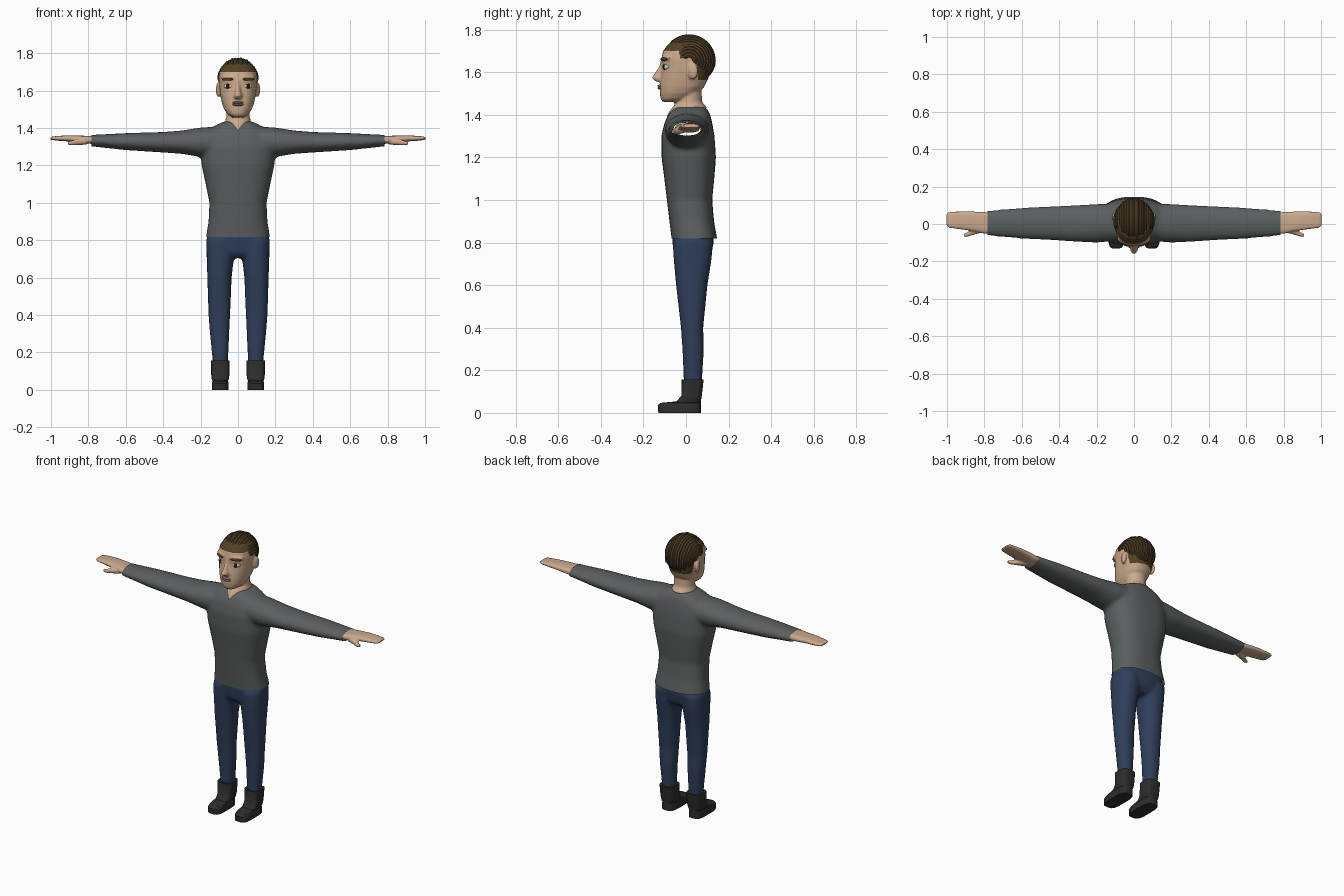
import bpy, bmesh, math, random
from mathutils import Matrix, Vector

random.seed(4)


def mat(name, r, g, b):
    m = bpy.data.materials.new(name)
    m.diffuse_color = (r, g, b, 1)
    return m


SKIN = mat("skin", 0.60, 0.40, 0.26)
HAIR = mat("brown hair", 0.085, 0.052, 0.02)
SWEATER = mat("grey sweater", 0.105, 0.115, 0.115)
DENIM = mat("blue denim", 0.028, 0.05, 0.105)
BOOT = mat("black boot", 0.026, 0.026, 0.026)
WHITE = mat("eye white", 0.65, 0.62, 0.58)
PUPIL = mat("dark iris", 0.015, 0.01, 0.008)
LIP = mat("lips", 0.36, 0.2, 0.15)


def loft(bm, rings, axis="z", n=2.3, side=1, seg=28):
    """Skin superellipse rings (position, a min, a max, b min, b max) along z or x."""
    loops = []
    for p, a0, a1, b0, b1 in rings:
        loop = []
        for i in range(seg):
            t = 2 * math.pi * i / seg
            c, s = math.cos(t), math.sin(t)
            a = (a0 + a1) / 2 + (a1 - a0) / 2 * math.copysign(abs(c) ** (2 / n), c)
            b = (b0 + b1) / 2 + (b1 - b0) / 2 * math.copysign(abs(s) ** (2 / n), s)
            co = (a * side, b, p) if axis == "z" else (p * side, a, b)
            loop.append(bm.verts.new(co))
        loops.append(loop)
    for lo, hi in zip(loops, loops[1:]):
        for i in range(seg):
            j = (i + 1) % seg
            bm.faces.new((lo[i], lo[j], hi[j], hi[i]))
    bm.faces.new(loops[0])
    bm.faces.new(loops[-1])


def centred(rings):
    """(z, half width, y front, y back) to full ring tuples."""
    return [(z, -w, w, f, b) for z, w, f, b in rings]


def blob(bm, loc, radii, rz=0.0):
    m = Matrix.Translation(loc) @ Matrix.Rotation(rz, 4, "Z") @ Matrix.Diagonal((*radii, 1))
    bmesh.ops.create_uvsphere(bm, u_segments=20, v_segments=12, radius=1, matrix=m)


def finish(name, bm, *mats, voxel=0, smooth=0, cuts=()):
    """Make an object; optionally fuse its parts, relax them and trim the open ends."""
    bmesh.ops.recalc_face_normals(bm, faces=bm.faces)
    me = bpy.data.meshes.new(name)
    bm.to_mesh(me)
    ob = bpy.data.objects.new(name, me)
    bpy.context.collection.objects.link(ob)
    if voxel:
        r = ob.modifiers.new("fuse", "REMESH")
        r.mode, r.voxel_size = "VOXEL", voxel
        s = ob.modifiers.new("relax", "SMOOTH")
        s.factor, s.iterations = 0.5, smooth
        bpy.context.view_layer.update()
        me = bpy.data.meshes.new_from_object(ob.evaluated_get(bpy.context.evaluated_depsgraph_get()))
        ob.modifiers.clear()
        ob.data = me
        bm.clear()
        bm.from_mesh(me)
        for co, no in cuts:
            geom = bm.verts[:] + bm.edges[:] + bm.faces[:]
            bmesh.ops.bisect_plane(bm, geom=geom, plane_co=co, plane_no=no, clear_outer=True)
        bm.to_mesh(me)
    bm.free()
    me.materials.clear()
    for m in mats:
        me.materials.append(m)
    me.polygons.foreach_set("use_smooth", [True] * len(me.polygons))
    me.set_sharp_from_angle(angle=math.radians(40))
    return ob


# Sweater: torso and sleeves fused, trimmed at hem and cuffs
bm = bmesh.new()
loft(bm, centred([
    (0.76, 0.174, -0.068, 0.152), (0.82, 0.171, -0.068, 0.146), (0.90, 0.158, -0.078, 0.132),
    (1.00, 0.153, -0.090, 0.123), (1.10, 0.173, -0.102, 0.133), (1.20, 0.195, -0.115, 0.141),
    (1.30, 0.200, -0.116, 0.134), (1.36, 0.190, -0.102, 0.124), (1.40, 0.145, -0.084, 0.114),
    (1.425, 0.098, -0.062, 0.102), (1.437, 0.07, -0.05, 0.09)]), n=2.5)
for s in (1, -1):
    loft(bm, [(0.08, -0.09, 0.11, 1.25, 1.41), (0.20, -0.10, 0.107, 1.245, 1.403),
              (0.30, -0.096, 0.101, 1.262, 1.387), (0.40, -0.089, 0.097, 1.269, 1.379),
              (0.60, -0.079, 0.087, 1.282, 1.373), (0.81, -0.060, 0.070, 1.305, 1.362)],
         axis="x", n=2.1, side=s)
finish("sweater", bm, SWEATER, voxel=0.011, smooth=8,
       cuts=[((0, 0, 0.818), (0, 0, -1)), ((0.782, 0, 0), (1, 0, 0)), ((-0.782, 0, 0), (-1, 0, 0))])

# Trousers: pelvis and two legs fused
bm = bmesh.new()
loft(bm, centred([(0.705, 0.09, -0.03, 0.09), (0.735, 0.16, -0.055, 0.118),
                  (0.80, 0.170, -0.064, 0.130), (0.87, 0.155, -0.064, 0.125)]), n=2.4)
for s in (1, -1):
    loft(bm, [(0.11, 0.055, 0.133, -0.010, 0.074), (0.16, 0.053, 0.136, -0.011, 0.076),
              (0.30, 0.047, 0.150, -0.017, 0.084), (0.40, 0.042, 0.158, -0.024, 0.081),
              (0.60, 0.034, 0.164, -0.047, 0.101), (0.72, 0.020, 0.168, -0.058, 0.120),
              (0.80, 0.005, 0.169, -0.062, 0.127)], side=s)
finish("trousers", bm, DENIM, voxel=0.010, smooth=6, cuts=[((0, 0, 0.84), (0, 0, 1))])

# Boots and hands, one per side
for s, tag in ((1, "left"), (-1, "right")):
    bm = bmesh.new()
    loft(bm, [(0, 0.05, 0.14, -0.13, 0.07), (0.035, 0.05, 0.14, -0.132, 0.07),
              (0.047, 0.054, 0.136, -0.12, 0.07), (0.054, 0.05, 0.14, -0.045, 0.07),
              (0.08, 0.046, 0.143, -0.022, 0.074), (0.157, 0.045, 0.145, -0.02, 0.083)],
         n=3.6, side=s)
    finish(tag + "_boot", bm, BOOT)

    bm = bmesh.new()
    loft(bm, [(0.75, -0.05, 0.06, 1.316, 1.357), (0.80, -0.052, 0.064, 1.316, 1.358),
              (0.85, -0.040, 0.066, 1.322, 1.360), (0.90, -0.032, 0.067, 1.328, 1.361),
              (0.96, -0.024, 0.066, 1.332, 1.358), (0.99, -0.020, 0.064, 1.336, 1.355),
              (1.003, -0.010, 0.056, 1.339, 1.351)], axis="x", n=2.8, side=s)
    loft(bm, [(0.81, -0.045, 0.0, 1.312, 1.348), (0.86, -0.058, -0.02, 1.308, 1.342),
              (0.89, -0.068, -0.044, 1.308, 1.332), (0.91, -0.070, -0.052, 1.311, 1.327)],
         axis="x", side=s)
    finish(tag + "_hand", bm, SKIN, voxel=0.005, smooth=2)

# Head: skull, neck, nose, ears, brow and chin fused
bm = bmesh.new()
loft(bm, centred([
    (1.460, 0.032, -0.108, -0.03), (1.474, 0.056, -0.119, 0.02), (1.50, 0.074, -0.123, 0.055),
    (1.53, 0.085, -0.124, 0.085), (1.57, 0.094, -0.121, 0.105), (1.62, 0.101, -0.114, 0.116),
    (1.66, 0.104, -0.116, 0.120), (1.70, 0.101, -0.108, 0.116), (1.735, 0.082, -0.080, 0.096),
    (1.757, 0.045, -0.04, 0.06)]))
loft(bm, centred([
    (1.36, 0.01, -0.07, 0.0), (1.387, 0.016, -0.093, 0.02), (1.412, 0.048, -0.082, 0.075),
    (1.434, 0.070, -0.064, 0.098), (1.46, 0.062, -0.045, 0.076), (1.53, 0.060, -0.03, 0.072)]), n=2)
loft(bm, centred([(1.66, 0.012, -0.118, -0.07), (1.63, 0.013, -0.125, -0.07),
                  (1.595, 0.017, -0.147, -0.07), (1.573, 0.024, -0.162, -0.07),
                  (1.556, 0.022, -0.143, -0.07)]), n=2)
for s in (1, -1):
    blob(bm, (s * 0.104, 0.032, 1.605), (0.013, 0.025, 0.04), s * -0.3)
    blob(bm, (s * 0.05, -0.093, 1.668), (0.045, 0.016, 0.016), s * 0.4)
head = finish("head", bm, SKIN, HAIR, voxel=0.006, smooth=3)
for p in head.data.polygons:
    line = 1.70 if p.center.y < -0.03 else 1.668 if p.center.y < 0.055 else 1.565
    p.material_index = int(p.center.z > line)

# Face details
whites, irises, brows, lips = (bmesh.new() for _ in range(4))
for s in (1, -1):
    blob(whites, (s * 0.052, -0.094, 1.624), (0.026, 0.013, 0.014), s * 0.4)
    blob(irises, (s * 0.053, -0.099, 1.624), (0.013, 0.011, 0.0135), s * 0.3)
    blob(brows, (s * 0.056, -0.104, 1.661), (0.034, 0.009, 0.008), s * 0.45)
for z in (1.525, 1.536):
    blob(lips, (0, -0.118, z), (0.031, 0.016, 0.007))
finish("eyeballs", whites, WHITE)
finish("irises", irises, PUPIL)
finish("eyebrows", brows, HAIR)
finish("lips", lips, LIP)

# Hair: tapered locks swept from the hairline over the skull to the nape
cu = bpy.data.curves.new("locks", "CURVE")
cu.dimensions, cu.bevel_depth, cu.bevel_resolution, cu.use_fill_caps = "3D", 0.0125, 2, True
COUNT, STEPS = 19, 18
for k in range(COUNT):
    a = math.radians(-76 + 152 * k / (COUNT - 1))
    t0 = math.radians(27 + random.uniform(-4, 4))
    t1 = math.radians(232 + random.uniform(-10, 12))
    lift = random.uniform(-0.002, 0.003)
    sp = cu.splines.new("POLY")
    sp.points.add(STEPS - 1)
    for i, pt in enumerate(sp.points):
        f = i / (STEPS - 1)
        t = t0 + (t1 - t0) * f
        r = 0.112 + lift
        x = 0.101 * math.sin(a) * (1 - 0.25 * max(0, f - 0.6))
        pt.co = (x, 0.014 - r * math.cos(a) * math.cos(t), 1.652 + r * math.cos(a) * math.sin(t), 1)
        pt.radius = min(1, 0.55 + 4 * f, 0.25 + 4 * (1 - f))
tmp = bpy.data.objects.new("locks", cu)
bpy.context.collection.objects.link(tmp)
bpy.context.view_layer.update()
me = bpy.data.meshes.new_from_object(tmp.evaluated_get(bpy.context.evaluated_depsgraph_get()))
bpy.data.objects.remove(tmp)
bm = bmesh.new()
bm.from_mesh(me)
finish("hair", bm, HAIR)
